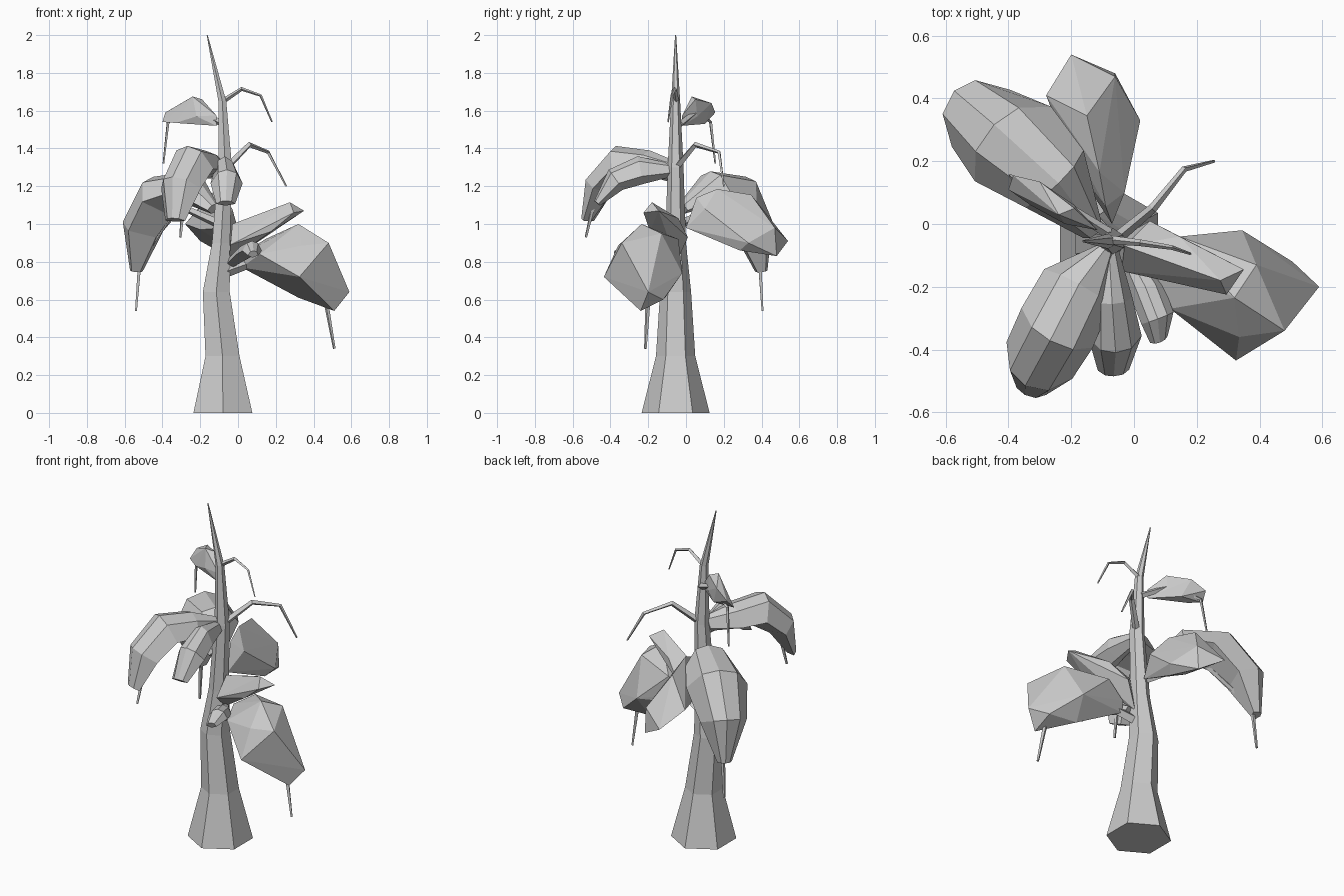
import bpy, bmesh, math
from mathutils import Vector

cube = bpy.data.objects.get("Cube")
if cube:
    bpy.data.objects.remove(cube, do_unlink=True)

grey = bpy.data.materials.new("plain grey")
grey.use_nodes = True
grey.diffuse_color = (0.6, 0.6, 0.6, 1)
grey.node_tree.nodes["Principled BSDF"].inputs["Base Color"].default_value = (0.6, 0.6, 0.6, 1)


def finish(name, bm):
    """Turn a bmesh into a grey flat-shaded object."""
    bmesh.ops.recalc_face_normals(bm, faces=bm.faces)
    mesh = bpy.data.meshes.new(name)
    bm.to_mesh(mesh)
    bm.free()
    mesh.materials.append(grey)
    bpy.context.collection.objects.link(bpy.data.objects.new(name, mesh))


def loft(name, rings):
    """Skin a list of equal point rings and cap both ends."""
    bm = bmesh.new()
    rows = [[bm.verts.new(p) for p in ring] for ring in rings]
    n = len(rows[0])
    for a, b in zip(rows, rows[1:]):
        for i in range(n):
            j = (i + 1) % n
            bm.faces.new((a[i], a[j], b[j], b[i]))
    bm.faces.new(rows[0][::-1])
    bm.faces.new(rows[-1])
    finish(name, bm)


def boulder(name, corners):
    """Convex faceted leaf mass around a few corner points."""
    bm = bmesh.new()
    for p in corners:
        bm.verts.new(p)
    hull = bmesh.ops.convex_hull(bm, input=bm.verts)
    inner = [g for g in hull["geom_interior"] if isinstance(g, bmesh.types.BMVert)]
    bmesh.ops.delete(bm, geom=inner, context="VERTS")
    finish(name, bm)


def frames(points):
    """Centre, sideways and upward directions at each path point."""
    pts = [Vector(p) for p in points]
    flat = pts[-1] - pts[0]
    side = Vector((flat.y, -flat.x, 0)).normalized()
    for i, p in enumerate(pts):
        along = (pts[min(i + 1, len(pts) - 1)] - pts[max(i - 1, 0)]).normalized()
        yield p, side, side.cross(along).normalized()


def branch(name, points, start, end):
    """Thin four-sided tapering twig."""
    rings = []
    for i, (p, side, up) in enumerate(frames(points)):
        r = start + (end - start) * i / (len(points) - 1)
        rings.append([p + side * r, p + up * r, p - side * r, p - up * r])
    loft(name, rings)


def clump(name, stations):
    """Drooping faceted leaf mass; station = centre, half width, rise, drop."""
    rings = []
    for (p, side, up), (_, w, rise, drop) in zip(frames([s[0] for s in stations]), stations):
        low = up * drop * 0.3
        rings.append([p + side * w - low, p + side * w * 0.55 + up * rise * 0.75,
                      p + up * rise, p - side * w * 0.6 + up * rise * 0.7,
                      p - side * w - low, p - up * drop])
    loft(name, rings)


# Six-sided trunk, flared at the base and leaning at the tip
trunk = [(-.08, 0, .18), (-.082, .3, .104), (-.115, .64, .082), (-.09, .9, .055),
         (-.068, 1.3, .042), (-.083, 1.65, .024), (-.163, 2, .003)]
loft("trunk", [[(x + r * math.sin(k * math.pi / 3), -.055 + r * math.cos(k * math.pi / 3), z)
                for k in range(6)] for x, z, r in trunk])

# Compact leaf masses
boulder("lower_left_leaves", [
    (.02, -.08, .77), (.02, -.07, .84), (.145, -.04, .92), (.115, -.27, .84), (.325, -.435, .72),
    (.335, -.36, .885), (.32, -.235, 1), (.345, -.02, .74), (.39, -.13, .95), (.48, -.34, .9),
    (.505, -.12, .6), (.59, -.2, .64), (.51, -.24, .54), (.32, -.11, .61)])
boulder("back_leaves", [
    (-.07, 0, .98), (-.09, .055, 1.14), (-.11, .165, 1.185), (-.15, .345, 1.155), (-.06, .47, .98),
    (-.2, .54, .91), (-.06, .48, .83), (.02, .33, .9), (-.02, .285, .86), (-.28, .41, 1),
    (-.2, .2, .97), (-.03, .1, 1.08)])
boulder("left_leaves", [
    (-.05, -.05, .8), (-.04, -.15, .89), (.05, .01, .93), (.145, -.04, 1.03), (.275, -.18, 1.115),
    (.35, -.145, 1.07), (.295, -.225, 1.06), (.175, -.19, .96), (.12, -.1, .93), (-.03, -.07, 1)])
boulder("top_right_leaves", [
    (-.115, -.02, 1.575), (-.115, -.02, 1.52), (-.24, .03, 1.675), (-.19, .05, 1.66),
    (-.3, .135, 1.64), (-.385, .155, 1.59), (-.4, .11, 1.54), (-.33, .06, 1.535),
    (-.255, .1, 1.53), (-.22, 0, 1.57), (-.19, .06, 1.57)])

# Long leaf masses that bend down
clump("back_right_leaves", [
    ((-.13, -.02, 1.08), .04, .03, .03), ((-.25, .14, 1.2), .13, .08, .1),
    ((-.4, .27, 1.15), .17, .12, .13), ((-.51, .36, .98), .13, .1, .12),
    ((-.54, .4, .75), .04, .03, .03)])
clump("front_right_leaves", [
    ((-.09, -.08, 1.28), .03, .06, .04), ((-.18, -.2, 1.31), .12, .08, .07),
    ((-.25, -.34, 1.32), .13, .1, .1), ((-.31, -.45, 1.2), .12, .09, .07),
    ((-.335, -.52, 1.02), .06, .03, .02)])
clump("front_leaves", [
    ((-.08, -.08, 1.28), .03, .04, .03), ((-.07, -.24, 1.27), .065, .09, .06),
    ((-.06, -.37, 1.23), .085, .07, .06), ((-.065, -.47, 1.11), .05, .02, .02)])
clump("small_front_leaves", [
    ((-.03, -.08, .8), .03, .03, .03), ((.04, -.21, .85), .055, .04, .04),
    ((.075, -.3, .87), .055, .04, .04), ((.08, -.37, .84), .03, .02, .02)])

# Drooping twigs, some reaching through the leaves
branch("lower_left_twig", [(-.08, -.06, .74), (.2, -.15, .84), (.46, -.2, .62), (.51, -.215, .34)], .03, .007)
branch("back_right_twig", [(-.1, -.03, 1), (-.32, .2, 1.1), (-.52, .39, .8), (-.54, .405, .54)], .025, .007)
branch("front_right_twig", [(-.08, -.07, 1.24), (-.2, -.3, 1.3), (-.29, -.49, 1.1), (-.305, -.53, .93)], .022, .007)
branch("top_right_twig", [(-.08, -.03, 1.53), (-.22, .06, 1.6), (-.37, .13, 1.54), (-.395, .155, 1.32)], .018, .005)
branch("middle_left_twig", [(-.06, -.05, 1.3), (.06, .05, 1.42), (.16, .175, 1.38), (.255, .2, 1.2)], .02, .005)
branch("top_left_twig", [(-.08, -.05, 1.65), (.02, -.06, 1.715), (.12, -.075, 1.68), (.18, -.095, 1.54)], .014, .004)
